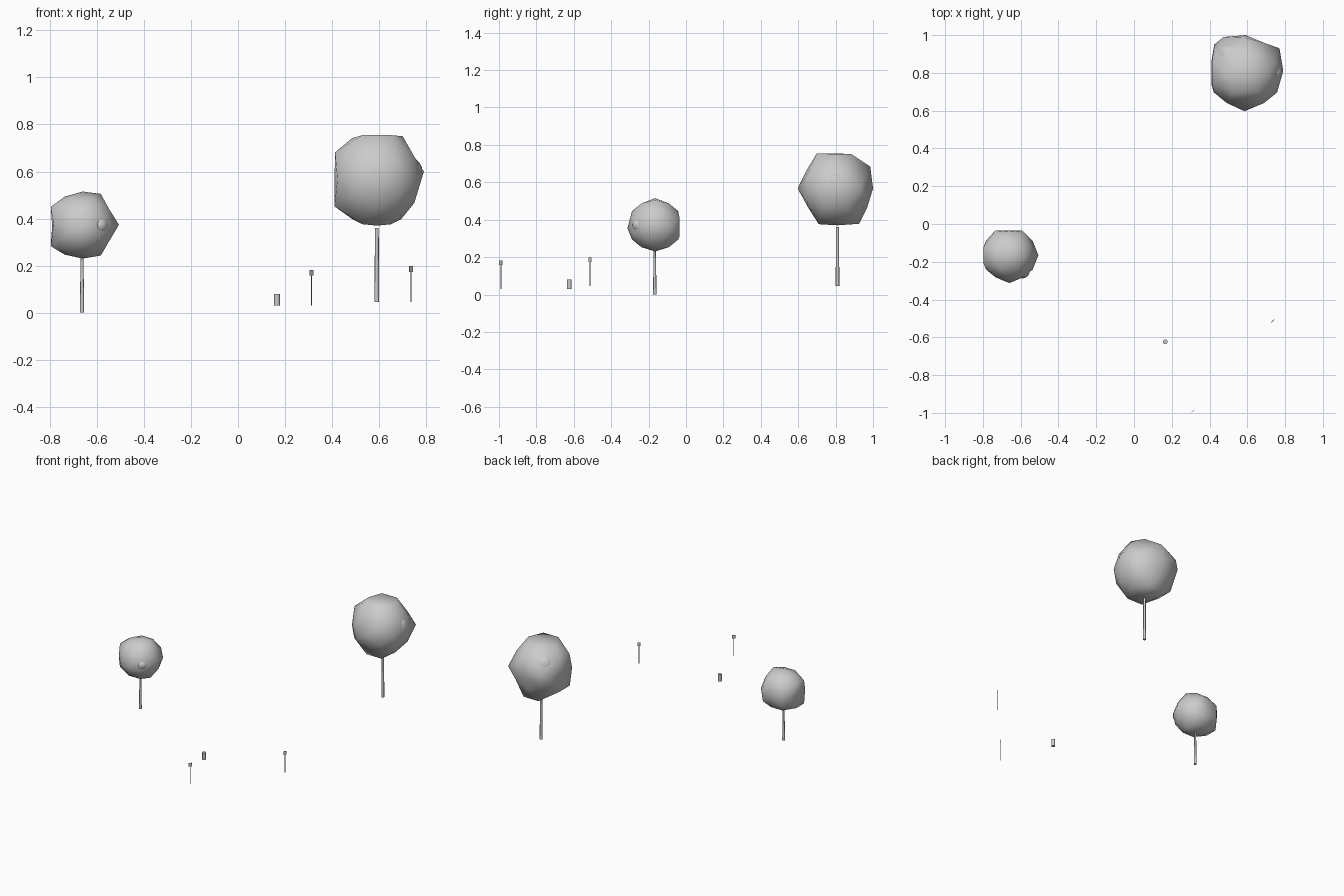
import bpy, math
from mathutils import Vector, Matrix

if "Cube" in bpy.data.objects:
    bpy.data.objects.remove(bpy.data.objects["Cube"])


def name_it(name, smooth=False):
    ob = bpy.context.object
    ob.name = name
    if smooth:
        bpy.ops.object.shade_smooth()
    return ob


def crown(name, centre, radius, pulls):
    """Low-poly ball whose nearest vertices are pulled to given points."""
    bpy.ops.mesh.primitive_ico_sphere_add(subdivisions=2, radius=radius, location=centre)
    ob = name_it(name, True)
    ob.data.transform(Matrix.Rotation(-math.atan(0.618034), 4, 'Y'))
    c = Vector(centre)
    verts = ob.data.vertices
    base = [v.co.normalized() for v in verts]
    for p in pulls:
        d = Vector(p) - c
        n = d.normalized()
        i = max(range(len(base)), key=lambda k: base[k].dot(n))
        verts[i].co = d
    ob.data.update()


def bump(name, loc, r):
    bpy.ops.mesh.primitive_uv_sphere_add(segments=16, ring_count=10, radius=r, location=loc)
    name_it(name, True)


def post(name, x, y, z0, z1, r0, r1, sides=8):
    bpy.ops.mesh.primitive_cone_add(vertices=sides, radius1=r0, radius2=r1, depth=z1 - z0,
                                    location=(x, y, (z0 + z1) / 2))
    name_it(name)
    bpy.ops.object.shade_smooth_by_angle(angle=math.radians(50))


def box(name, loc, size, turn):
    bpy.ops.mesh.primitive_cube_add(size=1, location=loc, rotation=(0, 0, turn))
    name_it(name).scale = size


# Large tree
post("large_trunk", 0.59, 0.81, 0.045, 0.36, 0.010, 0.008)
pulls = [(0.79, 0.81, 0.60), (0.41, 0.81, 0.57), (0.59, 1.0, 0.567), (0.585, 0.597, 0.567),
         (0.59, 0.985, 0.684), (0.59, 0.648, 0.67), (0.59, 0.656, 0.46), (0.59, 0.8, 0.755),
         (0.474, 0.99, 0.61), (0.425, 0.95, 0.57), (0.77, 0.93, 0.57), (0.59, 0.81, 0.37),
         (0.70, 0.80, 0.75), (0.485, 0.80, 0.742)]
for y in (0.74, 0.86):
    pulls += [(0.413, y, 0.682), (0.41, y, 0.452)]
for x in (0.53, 0.65):
    pulls += [(x, 0.925, 0.378), (x, 0.71, 0.376), (x, 0.70, 0.755), (x, 0.885, 0.75)]
crown("large_crown", (0.59, 0.80, 0.565), 0.197, pulls)
bump("large_crown_bump_right", (0.722, 0.80, 0.60), 0.062)
bump("large_crown_bump_back", (0.515, 0.885, 0.635), 0.078)

# Small tree
post("small_trunk", -0.663, -0.167, 0.0, 0.235, 0.0095, 0.006)
pulls = [(-0.79, -0.165, 0.37), (-0.506, -0.165, 0.374), (-0.66, -0.035, 0.36),
         (-0.66, -0.313, 0.355), (-0.66, -0.165, 0.515), (-0.66, -0.165, 0.23),
         (-0.583, -0.165, 0.505), (-0.583, -0.165, 0.243)]
for y in (-0.21, -0.12):
    pulls += [(-0.796, y, 0.45), (-0.796, y, 0.283), (-0.55, y, 0.444), (-0.55, y, 0.30)]
for x in (-0.735, -0.59):
    pulls += [(x, -0.035, 0.41), (x, -0.035, 0.31)]
crown("small_crown", (-0.66, -0.165, 0.37), 0.145, pulls)
bump("small_crown_bump", (-0.59, -0.25, 0.373), 0.038)

# Stump
post("stump", 0.166, -0.624, 0.03, 0.08, 0.0125, 0.0125, 12)

# Thin stakes with flat cards on top
for label, x, y, z in (("near", 0.312, -0.990, 0.03), ("far", 0.735, -0.513, 0.045)):
    turn = math.radians(45)
    box(label + "_stake", (x, y, z + 0.075), (0.0045, 0.002, 0.15), turn)
    box(label + "_card", (x, y, z + 0.14), (0.022, 0.002, 0.025), turn)
